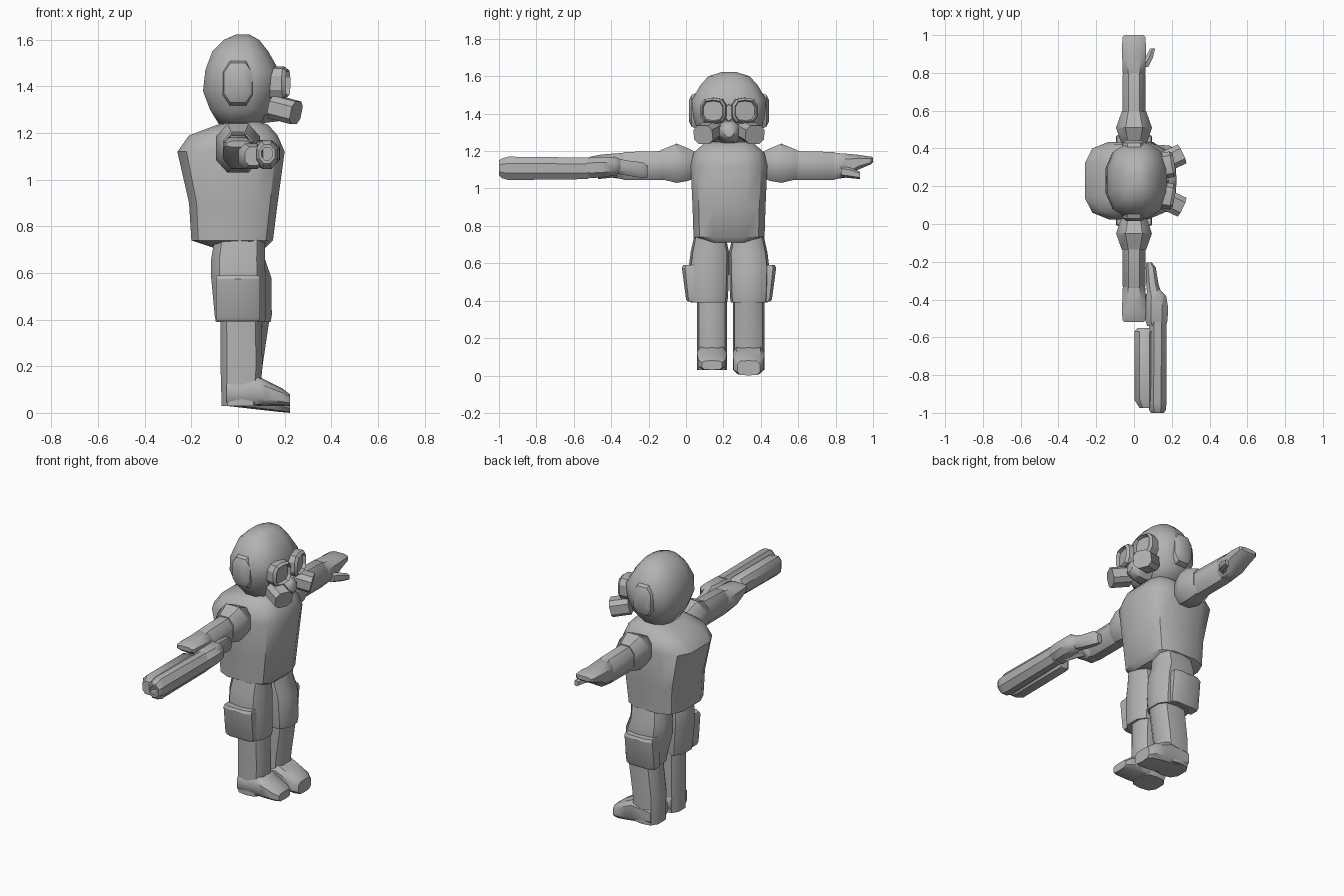
import bpy, bmesh, math
from mathutils import Matrix, Vector

grey = bpy.data.materials.new("plain grey")
grey.diffuse_color = (0.45, 0.45, 0.45, 1)


def finish(name, bm, angle=40):
    bmesh.ops.recalc_face_normals(bm, faces=bm.faces)
    me = bpy.data.meshes.new(name)
    bm.to_mesh(me)
    bm.free()
    me.materials.append(grey)
    ob = bpy.data.objects.new(name, me)
    bpy.context.collection.objects.link(ob)
    bpy.ops.object.select_all(action='DESELECT')
    ob.select_set(True)
    bpy.context.view_layer.objects.active = ob
    bpy.ops.object.shade_smooth_by_angle(angle=math.radians(angle))
    return ob


def loft(name, axis, rings, n=10, power=1.0, angle=40, matrix=None):
    """Skin rings given as (position, a min, a max, b min, b max) along an axis."""
    bm = bmesh.new()
    loops = []
    for p, a0, a1, b0, b1 in rings:
        loop = []
        for i in range(n):
            t = 2 * math.pi * (i + 0.5) / n
            c, s = math.cos(t), math.sin(t)
            k = math.cos(math.pi / n)
            c, s = [math.copysign(min(1, abs(v) / k) ** power, v) for v in (c, s)]
            a = (a0 + a1) / 2 + c * (a1 - a0) / 2
            b = (b0 + b1) / 2 + s * (b1 - b0) / 2
            co = {'x': (p, a, b), 'y': (a, p, b), 'z': (a, b, p)}[axis]
            loop.append(bm.verts.new(co))
        loops.append(loop)
    for l0, l1 in zip(loops, loops[1:]):
        for i in range(n):
            bm.faces.new((l0[i], l0[(i + 1) % n], l1[(i + 1) % n], l1[i]))
    bm.faces.new(loops[0])
    bm.faces.new(loops[-1])
    if matrix:
        bm.transform(matrix)
    return finish(name, bm, angle)


MID = 0.23  # y of the figure's centre plane

# Torso with hunched back
loft("torso", 'z', [
    (0.71, -0.11, 0.12, 0.09, 0.37), (0.74, -0.20, 0.15, 0.04, 0.42),
    (0.90, -0.21, 0.17, 0.035, 0.425), (1.12, -0.26, 0.20, 0.025, 0.435),
    (1.19, -0.21, 0.17, 0.04, 0.42), (1.235, -0.09, 0.13, 0.09, 0.37),
    (1.25, -0.04, 0.09, 0.13, 0.33)], n=12, power=0.6)

# Head
loft("head", 'z', [
    (1.235, -0.08, 0.09, 0.12, 0.34), (1.30, -0.12, 0.14, 0.065, 0.395),
    (1.38, -0.15, 0.17, 0.04, 0.42), (1.47, -0.14, 0.175, 0.03, 0.43),
    (1.55, -0.11, 0.13, 0.075, 0.385), (1.60, -0.06, 0.09, 0.12, 0.34),
    (1.622, -0.01, 0.05, 0.19, 0.27)], n=12, power=0.8, angle=60)

for side, word in ((-1, "right"), (1, "left")):
    def mir(a, b):
        return tuple(sorted((MID + side * a, MID + side * b)))

    # Ear pads
    loft(word + "_ear_pad", 'y', [
        (MID + side * 0.15, -0.07, 0.07, 1.31, 1.52),
        (MID + side * 0.20, -0.06, 0.06, 1.33, 1.50),
        (MID + side * 0.215, -0.04, 0.04, 1.36, 1.47)], n=8, power=0.7)
    # Goggle rims with a sunken lens
    g = mir(0.01, 0.148)
    loft(word + "_goggle", 'x', [
        (0.11, *g, 1.345, 1.485), (0.20, *g, 1.345, 1.485),
        (0.215, g[0] + .012, g[1] - .012, 1.357, 1.473),
        (0.195, g[0] + .018, g[1] - .018, 1.363, 1.467)], n=10, power=0.75, angle=30,
        matrix=Matrix.Translation((0.16, MID + side * .079, 1.415))
        @ Matrix.Rotation(math.radians(side * 10), 4, 'Z')
        @ Matrix.Translation((-0.16, -MID - side * .079, -1.415)))
    # Breathing canisters, tilted down and outwards
    loft(word + "_canister", 'x', [
        (-0.06, -0.055, 0.055, -0.05, 0.05), (0.05, -0.055, 0.055, -0.05, 0.05)],
        n=8, power=0.7, angle=30,
        matrix=Matrix.Translation((0.205, MID + side * 0.118, 1.298))
        @ Matrix.Rotation(math.radians(side * 25), 4, 'Z')
        @ Matrix.Rotation(math.radians(13), 4, 'Y'))

    # Shoulder and sleeve
    def s(a):
        return MID + side * a
    loft(word + "_shoulder", 'y', [
        (s(0.17), -0.05, 0.05, 1.06, 1.19), (s(0.22), -0.075, 0.075, 1.04, 1.215),
        (s(0.28), -0.095, 0.095, 1.03, 1.24), (s(0.365), -0.065, 0.065, 1.05, 1.205)],
        n=8, power=0.85)
    loft(word + "_sleeve", 'y', [
        (s(0.34), -0.06, 0.06, 1.045, 1.20), (s(0.56), -0.06, 0.06, 1.045, 1.195),
        (s(0.59), -0.045, 0.045, 1.06, 1.18)], n=8, power=0.85)
    # Hand, fingers flat on the left and gripping on the right
    tip = 0.77 if side > 0 else 0.75
    loft(word + "_hand", 'y', [
        (s(0.54), -0.05, 0.05, 1.06, 1.18), (s(0.57), -0.06, 0.06, 1.05, 1.19),
        (s(0.64), -0.062, 0.062, 1.06, 1.185),
        (s(0.69), -0.065, 0.065, 1.10, 1.18),
        (s(tip - .01), -0.06, 0.06, 1.13, 1.17), (s(tip), -0.05, 0.05, 1.14, 1.165)],
        n=8, power=0.7)
    loft(word + "_thumb", 'y', [
        (s(0.60), 0.02, 0.075, 1.06, 1.12), (s(0.65), 0.06, 0.10, 1.055, 1.11),
        (s(0.70), 0.085, 0.112, 1.05, 1.09)], n=6)

    # Legs: the left one stands slightly forward
    f = 0.025 if side > 0 else 0.0
    loft(word + "_thigh", 'z', [
        (0.39, -0.095 + f, 0.115 + f, *mir(0.01, 0.205)),
        (0.42, -0.10 + f, 0.12 + f, *mir(0.005, 0.21)),
        (0.58, -0.115, 0.118 + f, *mir(0.0, 0.215)),
        (0.66, -0.115, 0.115, *mir(0.0, 0.205)),
        (0.75, -0.10, 0.115, *mir(0.02, 0.185))], n=10, power=0.75)
    loft(word + "_thigh_pouch", 'z', [
        (0.395, -0.09, 0.09, *mir(0.15, 0.222)), (0.41, -0.095, 0.095, *mir(0.15, 0.23)),
        (0.575, -0.095, 0.095, *mir(0.15, 0.252)), (0.59, -0.09, 0.09, *mir(0.15, 0.245))],
        n=8, power=0.45, angle=30)
    leg = mir(0.012, 0.17) if side < 0 else mir(0.02, 0.19)
    drop = 0.03 if side > 0 else 0.0
    loft(word + "_shin", 'z', [
        (0.03, -0.07, 0.09, *leg), (0.20, -0.075, 0.105, *leg),
        (0.42, -0.075 + f, 0.10 + 1.5 * f, *leg)], n=10, power=0.75)
    loft(word + "_foot", 'x', [
        (-0.05, *leg, 0.03, 0.14), (0.08, *leg, 0.03 - drop * .5, 0.16),
        (0.12, *leg, 0.03 - drop * .65, 0.14),
        (0.19, leg[0] + .005, leg[1] - .005, 0.03 - drop * .9, 0.105),
        (0.222, leg[0] + .025, leg[1] - .025, 0.03 - drop, 0.08)], n=10, power=0.6)

# Snout of the mask and bridge between the goggles
loft("mask_snout", 'x', [
    (0.08, 0.15, 0.31, 1.24, 1.37), (0.17, 0.17, 0.29, 1.25, 1.36),
    (0.21, 0.19, 0.27, 1.26, 1.345), (0.225, 0.205, 0.255, 1.275, 1.325)], n=8)
loft("goggle_bridge", 'x', [
    (0.12, 0.20, 0.26, 1.35, 1.46), (0.185, 0.21, 0.25, 1.36, 1.45)], n=6)

# Gun: stock, receiver, hollow barrel and fore-end
loft("gun_stock", 'y', [
    (-0.205, 0.065, 0.095, 1.06, 1.12), (-0.23, 0.062, 0.115, 1.055, 1.14),
    (-0.32, 0.065, 0.13, 1.07, 1.15), (-0.38, 0.07, 0.15, 1.08, 1.165)], n=8, power=0.8)
loft("gun_receiver", 'y', [
    (-0.35, 0.07, 0.14, 1.085, 1.155), (-0.38, 0.065, 0.17, 1.07, 1.17),
    (-0.44, 0.06, 0.18, 1.06, 1.165), (-0.51, 0.06, 0.178, 1.055, 1.165),
    (-0.54, 0.07, 0.17, 1.065, 1.155)], n=8, power=0.8)
loft("gun_barrel", 'y', [
    (-0.52, 0.08, 0.172, 1.05, 1.165), (-0.95, 0.075, 0.172, 1.045, 1.17),
    (-0.985, 0.08, 0.168, 1.055, 1.16), (-1.0, 0.09, 0.158, 1.07, 1.15),
    (-1.0, 0.10, 0.148, 1.085, 1.138), (-0.94, 0.10, 0.148, 1.085, 1.138)],
    n=8, angle=30)
loft("gun_fore_end", 'y', [
    (-0.55, 0.02, 0.09, 1.06, 1.14), (-0.57, 0.002, 0.11, 1.05, 1.155),
    (-0.93, 0.002, 0.11, 1.045, 1.155), (-0.975, 0.03, 0.10, 1.06, 1.14)], n=8, power=0.8)
